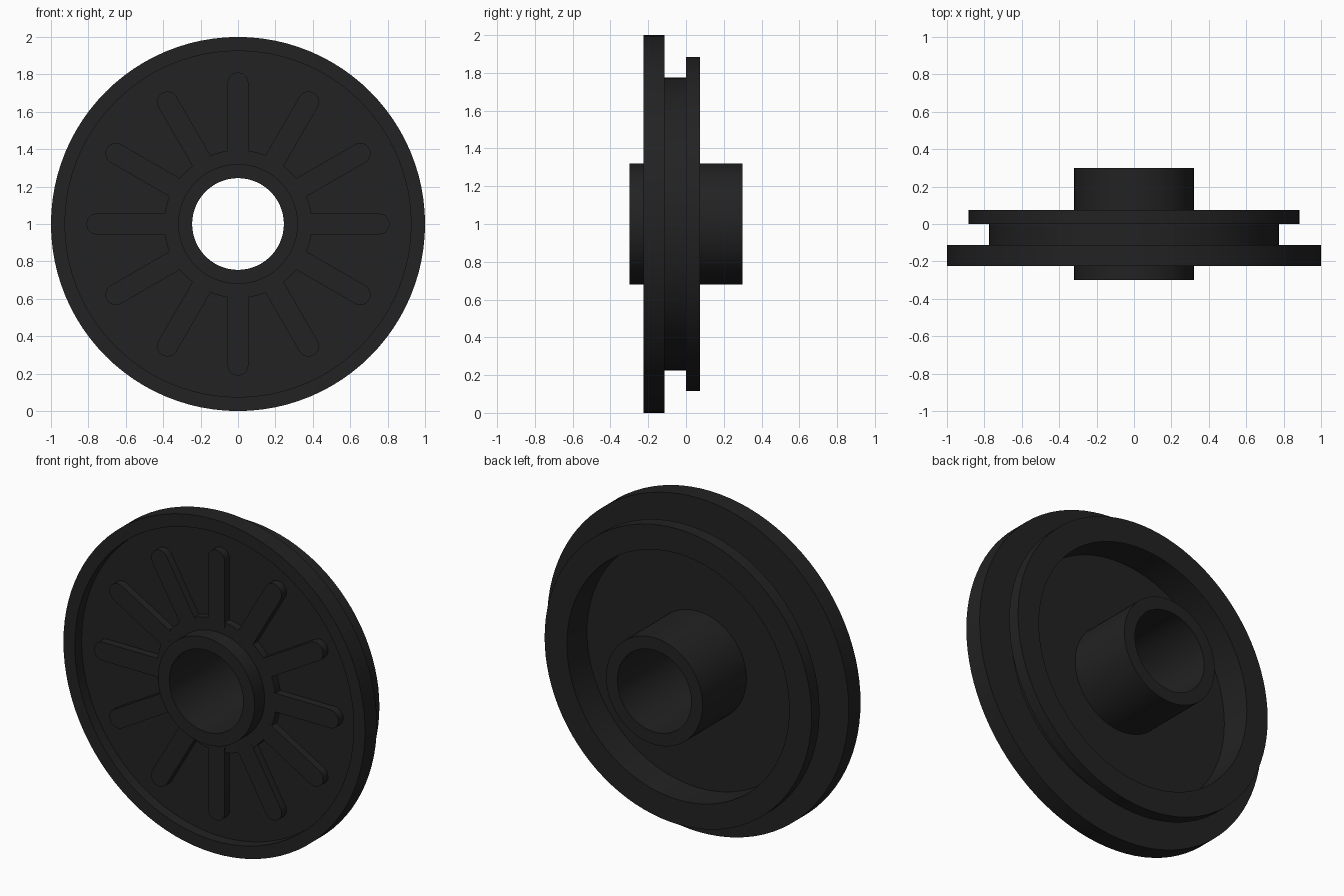
import bpy, bmesh, math

cube = bpy.data.objects.get("Cube")
if cube:
    bpy.data.objects.remove(cube, do_unlink=True)

black = bpy.data.materials.new("black_plastic")
black.use_nodes = True
COLOUR = (0.016, 0.016, 0.016, 1)
black.diffuse_color = COLOUR
black.node_tree.nodes["Principled BSDF"].inputs["Base Color"].default_value = COLOUR

CENTRE_Z = 1.0
SEGMENTS = 96


def finish(bm, name):
    bmesh.ops.recalc_face_normals(bm, faces=bm.faces)
    mesh = bpy.data.meshes.new(name)
    bm.to_mesh(mesh)
    bm.free()
    mesh.materials.append(black)
    obj = bpy.data.objects.new(name, mesh)
    obj.location.z = CENTRE_Z
    bpy.context.collection.objects.link(obj)
    bpy.ops.object.select_all(action="DESELECT")
    obj.select_set(True)
    bpy.context.view_layer.objects.active = obj
    bpy.ops.object.shade_smooth_by_angle(angle=math.radians(30))
    return obj


def lathe(name, profile):
    """Turn a closed (radius, y) profile around the y axis."""
    bm = bmesh.new()
    rings = []
    for i in range(SEGMENTS):
        a = 2 * math.pi * i / SEGMENTS
        rings.append([bm.verts.new((r * math.cos(a), y, r * math.sin(a)))
                      for r, y in profile])
    n = len(profile)
    for i in range(SEGMENTS):
        p, q = rings[i], rings[(i + 1) % SEGMENTS]
        for j in range(n):
            k = (j + 1) % n
            bm.faces.new((p[j], p[k], q[k], q[j]))
    return finish(bm, name)


# Wheel body: front flange, groove, rear flange, and a thin web recessed on both sides
FRONT_FLOOR, BACK_FLOOR = -0.16, -0.115
lathe("wheel_body", [
    (0.30, FRONT_FLOOR), (0.925, FRONT_FLOOR), (0.925, -0.225), (1.0, -0.225),
    (1.0, -0.113), (0.775, -0.113), (0.775, 0.0), (0.885, 0.0),
    (0.885, 0.075), (0.737, 0.075), (0.737, BACK_FLOOR), (0.30, BACK_FLOOR),
])

# Hub tube through the middle
lathe("hub", [(0.245, -0.30), (0.32, -0.30), (0.32, 0.30), (0.245, 0.30)])

# Low collar around the front of the hub
RIB_TOP = -0.205
lathe("hub_collar", [(0.31, RIB_TOP), (0.395, RIB_TOP),
                     (0.395, FRONT_FLOOR - 0.001 + 0.005), (0.31, FRONT_FLOOR + 0.004)])

# Twelve round-ended ribs radiating from the collar
RIBS, HALF_WIDTH, RIB_END = 12, 0.056, 0.81
bm = bmesh.new()
outline = [(0.36, -HALF_WIDTH)]
for i in range(13):
    a = -math.pi / 2 + math.pi * i / 12
    outline.append((RIB_END - HALF_WIDTH + HALF_WIDTH * math.cos(a),
                    HALF_WIDTH * math.sin(a)))
outline.append((0.36, HALF_WIDTH))
for k in range(RIBS):
    c, s = math.cos(2 * math.pi * k / RIBS), math.sin(2 * math.pi * k / RIBS)
    top, base = ([bm.verts.new((u * c - v * s, y, u * s + v * c)) for u, v in outline]
                 for y in (RIB_TOP - 0.0005, FRONT_FLOOR + 0.004))
    bm.faces.new(top)
    bm.faces.new(base[::-1])
    for i in range(len(outline)):
        j = (i + 1) % len(outline)
        bm.faces.new((top[i], base[i], base[j], top[j]))
finish(bm, "front_ribs")
